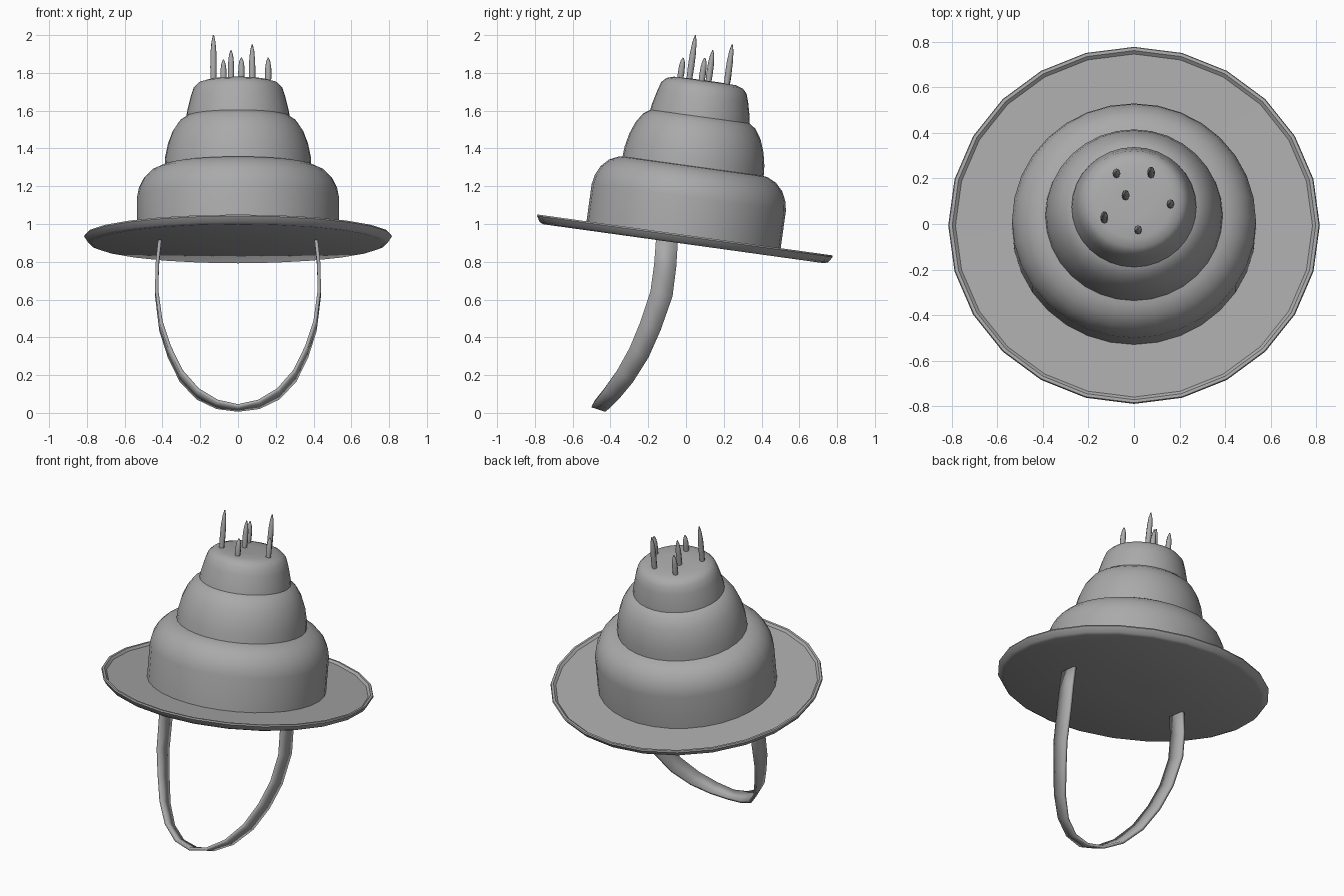
import bpy, bmesh, math
from mathutils import Matrix, Vector

cube = bpy.data.objects.get("Cube")
if cube:
    bpy.data.objects.remove(cube)

grey = bpy.data.materials.new("plain grey")
grey.use_nodes = True
COLOUR = (0.4, 0.4, 0.4, 1)
grey.diffuse_color = COLOUR
grey.node_tree.nodes["Principled BSDF"].inputs["Base Color"].default_value = COLOUR

# The hat leans backwards and is a little narrower front to back
TILT = Matrix.Translation((0, -0.005, 0.942)) @ Matrix.Rotation(math.radians(-7.9), 4, 'X')
OVAL = TILT @ Matrix.Diagonal((1, 0.97, 1, 1))


def finish(name, bm, angle=40):
    bmesh.ops.recalc_face_normals(bm, faces=bm.faces)
    mesh = bpy.data.meshes.new(name)
    bm.to_mesh(mesh)
    bm.free()
    mesh.materials.append(grey)
    obj = bpy.data.objects.new(name, mesh)
    bpy.context.collection.objects.link(obj)
    bpy.ops.object.select_all(action='DESELECT')
    obj.select_set(True)
    bpy.context.view_layer.objects.active = obj
    bpy.ops.object.shade_smooth_by_angle(angle=math.radians(angle))
    return obj


def lathe(name, profile, sides, matrix, angle=40):
    """Spin (radius, height) points into a closed solid."""
    bm = bmesh.new()
    rings = []
    for r, z in profile:
        rings.append([bm.verts.new((r * math.sin(a), r * math.cos(a), z))
                      for a in (math.tau * i / sides for i in range(sides))])
    for low, high in zip(rings, rings[1:]):
        for i in range(sides):
            j = (i + 1) % sides
            bm.faces.new((low[i], low[j], high[j], high[i]))
    bm.faces.new(rings[0])
    bm.faces.new(rings[-1])
    bm.transform(matrix)
    return finish(name, bm, angle)


# Brim: a flat plate with a small raised lip
lathe("brim", [(0.1, -0.047), (0.775, -0.047), (0.795, -0.038), (0.815, -0.008),
               (0.811, 0), (0.797, 0), (0.783, -0.013), (0.1, -0.014)], 24, OVAL)

# Cake tiers, each with a rounded shoulder
TIERS = {
    "bottom_tier": [(0.535, -0.03), (0.535, 0.2), (0.525, 0.25), (0.5, 0.3),
                    (0.46, 0.34), (0.41, 0.363), (0.34, 0.372)],
    "middle_tier": [(0.39, 0.35), (0.385, 0.42), (0.37, 0.49), (0.345, 0.555),
                    (0.31, 0.607), (0.265, 0.637), (0.2, 0.645)],
    "top_tier": [(0.275, 0.62), (0.27, 0.66), (0.25, 0.74), (0.235, 0.785),
                 (0.21, 0.81), (0.17, 0.822), (0.08, 0.825)],
}
for name, profile in TIERS.items():
    lathe(name, profile, 32, OVAL @ Matrix.Translation((0, -0.008, 0)), 50)

# Candles: tip position of each, all leaning with the hat
TIPS = [(-0.13, 0.05, 2.0), (-0.077, 0.235, 1.87), (-0.037, 0.142, 1.92),
        (0.018, -0.015, 1.88), (0.075, 0.245, 1.95), (0.16, 0.1, 1.88)]
BASE = 0.81
for n, tip in enumerate(TIPS, 1):
    local = TILT.inverted() @ Vector(tip)
    length = local.z - BASE
    shape = [(0.015, 0), (0.017, 0.3), (0.016, 0.6), (0.011, 0.85), (0.003, 1)]
    lathe(f"candle_{n}", [(r, h * length) for r, h in shape], 8,
          TILT @ Matrix.Translation((local.x, local.y, BASE)), 60)

# Chin strap: half path as (x, y, z, half width, twist), mirrored across
HALF = [(0.412, -0.1, 0.93, 0.058, 3), (0.428, -0.11, 0.78, 0.059, 8),
        (0.43, -0.13, 0.63, 0.06, 14), (0.408, -0.188, 0.46, 0.058, 24),
        (0.362, -0.248, 0.32, 0.056, 30), (0.3, -0.322, 0.195, 0.052, 32),
        (0.213, -0.395, 0.1, 0.047, 30), (0.11, -0.445, 0.045, 0.042, 24),
        (0, -0.461, 0.026, 0.038, 18)]
path = HALF + [(-x, *rest) for x, *rest in reversed(HALF[:-1])]
bm = bmesh.new()
rows = []
for x, y, z, half, twist in path:
    a = math.radians(twist)
    dy, dz = half * math.cos(a), half * math.sin(a)
    rows.append([bm.verts.new((x, y + s * dy, z - s * dz)) for s in (-1, 1)])
for p, q in zip(rows, rows[1:]):
    bm.faces.new((p[0], p[1], q[1], q[0]))
strap = finish("chin_strap", bm)
solid = strap.modifiers.new("thickness", 'SOLIDIFY')
solid.thickness = 0.018
solid.offset = 0
